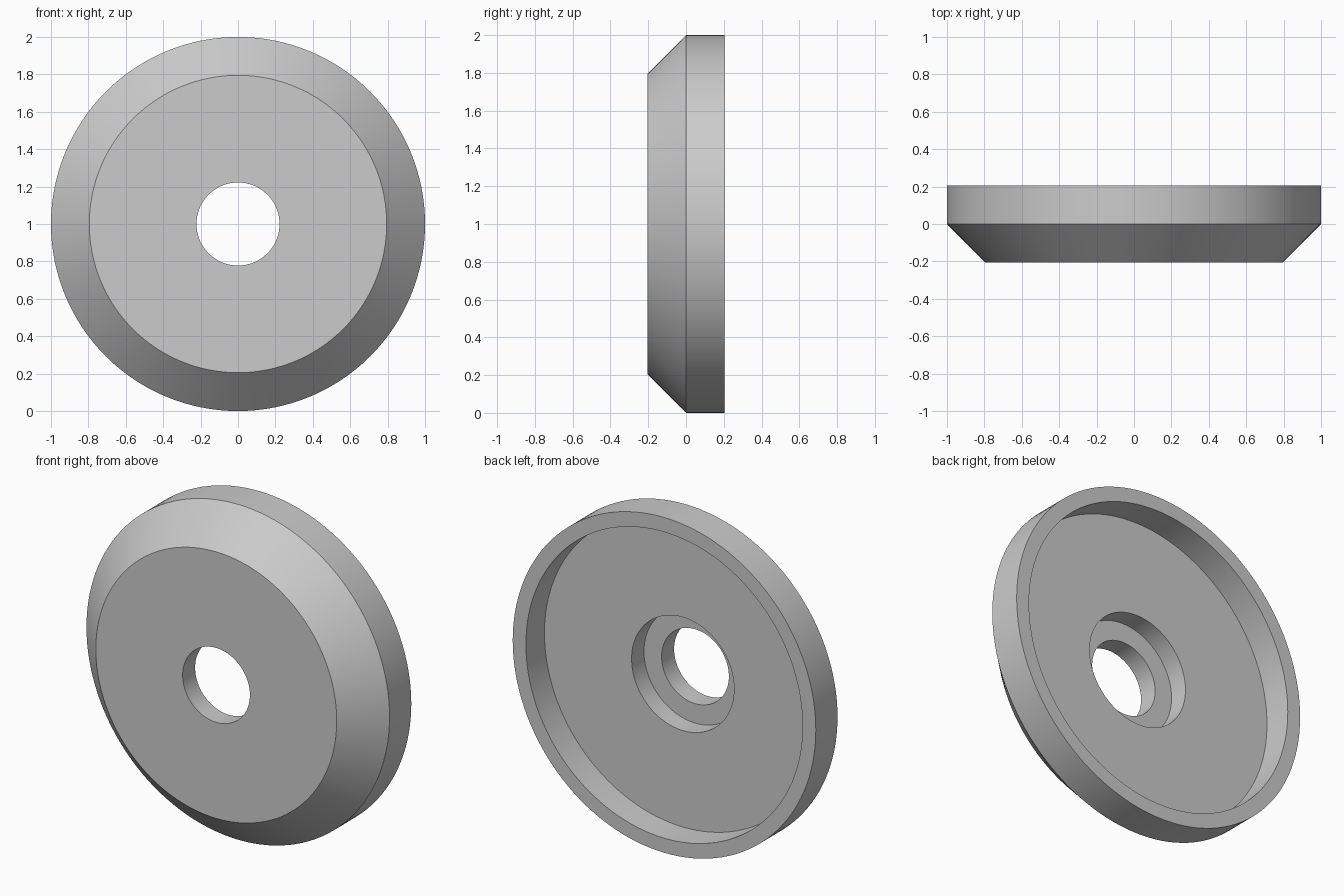
import bpy, bmesh, math
from mathutils import Matrix, Vector

if "Cube" in bpy.data.objects:
    bpy.data.objects.remove(bpy.data.objects["Cube"])

SEGMENTS = 128

# Closed cross-section of the ring: (radius, y), front is -y
profile = [
    (0.222, -0.205),  # front edge of the bore
    (0.795, -0.205),  # front face
    (1.0, 0.0),       # bevel
    (1.0, 0.205),     # outer wall
    (0.913, 0.205),   # back rim
    (0.913, 0.03),    # recess wall
    (0.338, 0.03),    # recess floor
    (0.338, -0.087),  # counterbore wall
    (0.222, -0.087),  # counterbore step
]

grey = bpy.data.materials.new("plain grey")
grey.diffuse_color = (0.6, 0.6, 0.6, 1.0)
grey.use_nodes = True
grey.node_tree.nodes["Principled BSDF"].inputs["Base Color"].default_value = grey.diffuse_color

# Sweep the section around the y axis, centred at z = 1
bm = bmesh.new()
rings = []
for i in range(SEGMENTS):
    turn = Matrix.Rotation(2 * math.pi * i / SEGMENTS, 3, 'Y')
    rings.append([bm.verts.new(turn @ Vector((0, y, r)) + Vector((0, 0, 1)))
                  for r, y in profile])
n = len(profile)
for i in range(SEGMENTS):
    a, b = rings[i], rings[(i + 1) % SEGMENTS]
    for j in range(n):
        k = (j + 1) % n
        bm.faces.new((a[j], a[k], b[k], b[j]))
bmesh.ops.recalc_face_normals(bm, faces=bm.faces)

mesh = bpy.data.meshes.new("bevelled_disc")
bm.to_mesh(mesh)
bm.free()
mesh.materials.append(grey)
disc = bpy.data.objects.new("bevelled_disc", mesh)
bpy.context.collection.objects.link(disc)

# Smooth round walls, crisp edges
bpy.context.view_layer.objects.active = disc
disc.select_set(True)
bpy.ops.object.shade_smooth_by_angle(angle=math.radians(30))
